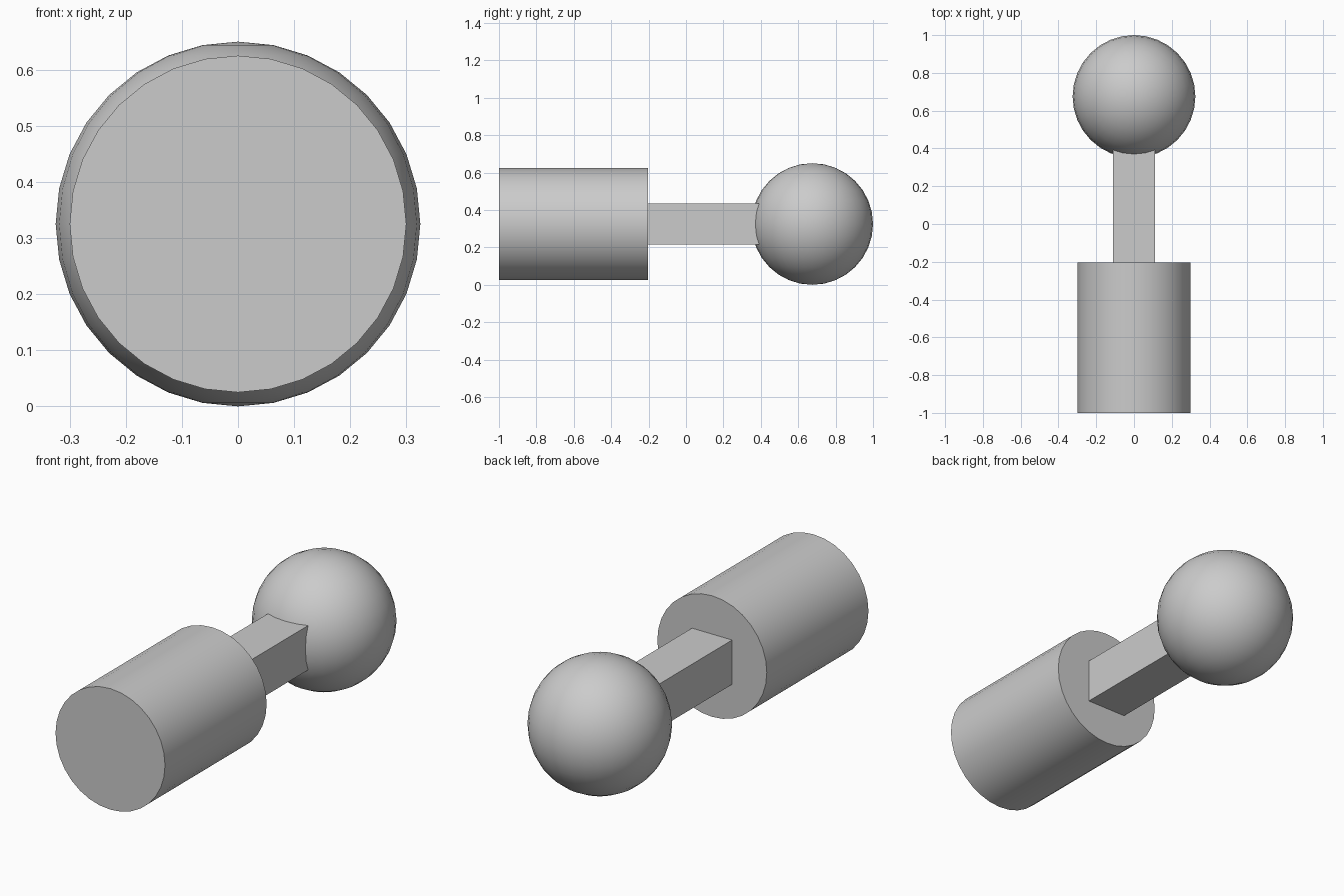
import bpy, math

if "Cube" in bpy.data.objects:
    bpy.data.objects.remove(bpy.data.objects["Cube"])

AXIS_Z = 0.325  # height of the common axis


def finish(name, smooth=True):
    obj = bpy.context.object
    obj.name = name
    bpy.ops.object.transform_apply(location=False, rotation=True, scale=True)
    if smooth:
        bpy.ops.object.shade_smooth_by_angle(angle=math.radians(30))
    return obj


# Thick cylindrical handle lying along y
bpy.ops.mesh.primitive_cylinder_add(vertices=32, radius=0.3, depth=0.796,
                                    location=(0, -0.602, AXIS_Z),
                                    rotation=(math.pi / 2, 0, 0))
finish("handle")

# Square neck, ending just inside the ball
y0, y1 = -0.21, 0.42
bpy.ops.mesh.primitive_cube_add(size=1, location=(0, (y0 + y1) / 2, AXIS_Z))
bpy.context.object.scale = (0.22, y1 - y0, 0.22)
finish("neck", smooth=False)

# Ball at the back end
bpy.ops.mesh.primitive_uv_sphere_add(segments=32, ring_count=16, radius=0.325,
                                     location=(0, 0.675, AXIS_Z))
finish("ball")
